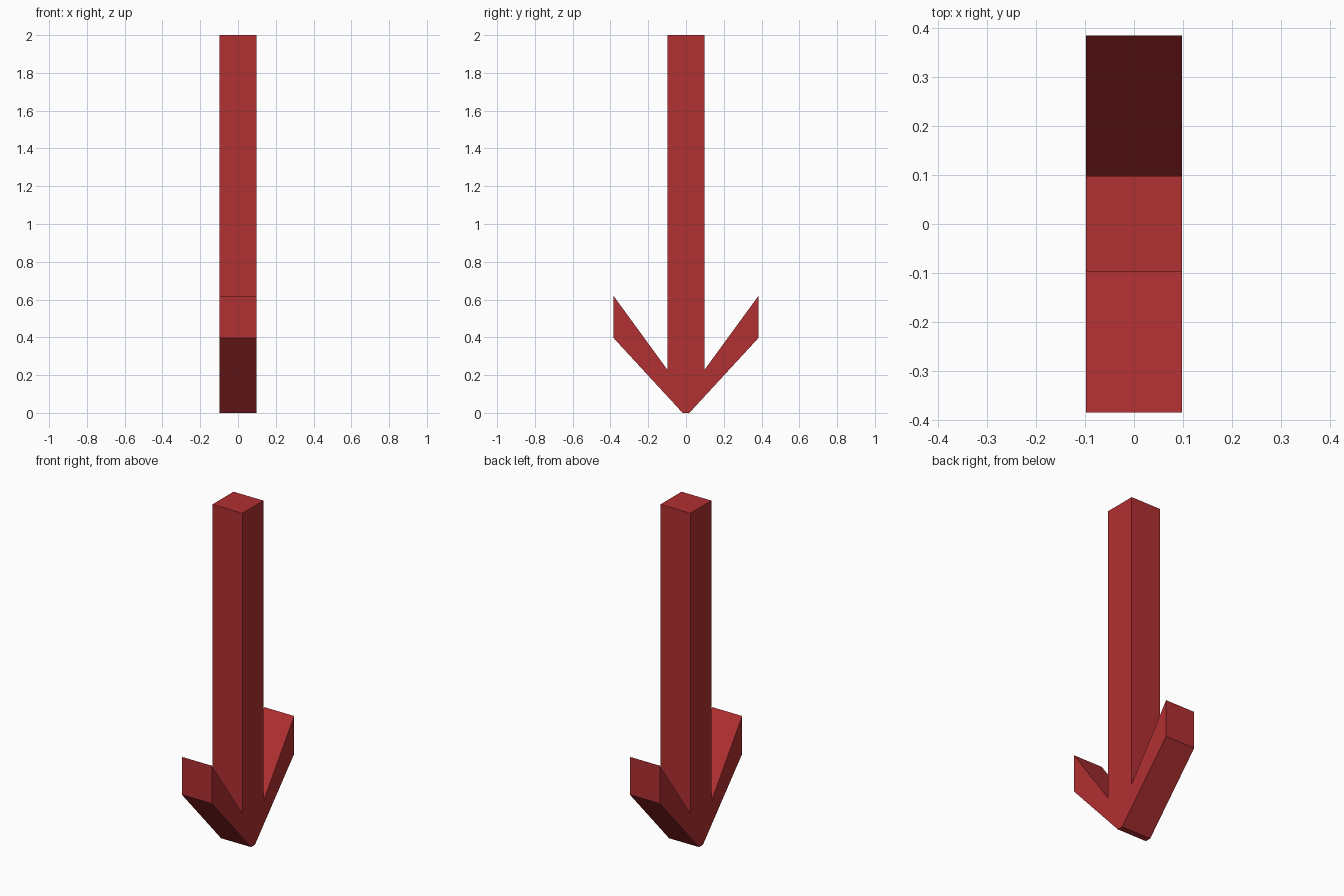
import bpy, bmesh

if "Cube" in bpy.data.objects:
    bpy.data.objects.remove(bpy.data.objects["Cube"])

HALF = 0.098  # half thickness of the shaft

# single flat red
red = bpy.data.materials.new("red")
red.diffuse_color = (0.44, 0.029, 0.032, 1)
red.use_nodes = True
red.node_tree.nodes["Principled BSDF"].inputs["Base Color"].default_value = red.diffuse_color

# half outline of the arrow (y, z), from the tip up to the shaft top
half = [(0.018, 0.0), (0.384, 0.397), (0.384, 0.62), (HALF, 0.228), (HALF, 2.0)]
outline = half + [(-y, z) for y, z in reversed(half)]

# down-pointing arrow: outline extruded along x
bm = bmesh.new()
face = bm.faces.new([bm.verts.new((-HALF, y, z)) for y, z in outline])
ext = bmesh.ops.extrude_face_region(bm, geom=[face], use_keep_orig=True)
verts = [g for g in ext["geom"] if isinstance(g, bmesh.types.BMVert)]
bmesh.ops.translate(bm, verts=verts, vec=(2 * HALF, 0, 0))
bmesh.ops.recalc_face_normals(bm, faces=bm.faces)

mesh = bpy.data.meshes.new("arrow")
bm.to_mesh(mesh)
bm.free()
mesh.materials.append(red)
bpy.context.collection.objects.link(bpy.data.objects.new("arrow", mesh))
